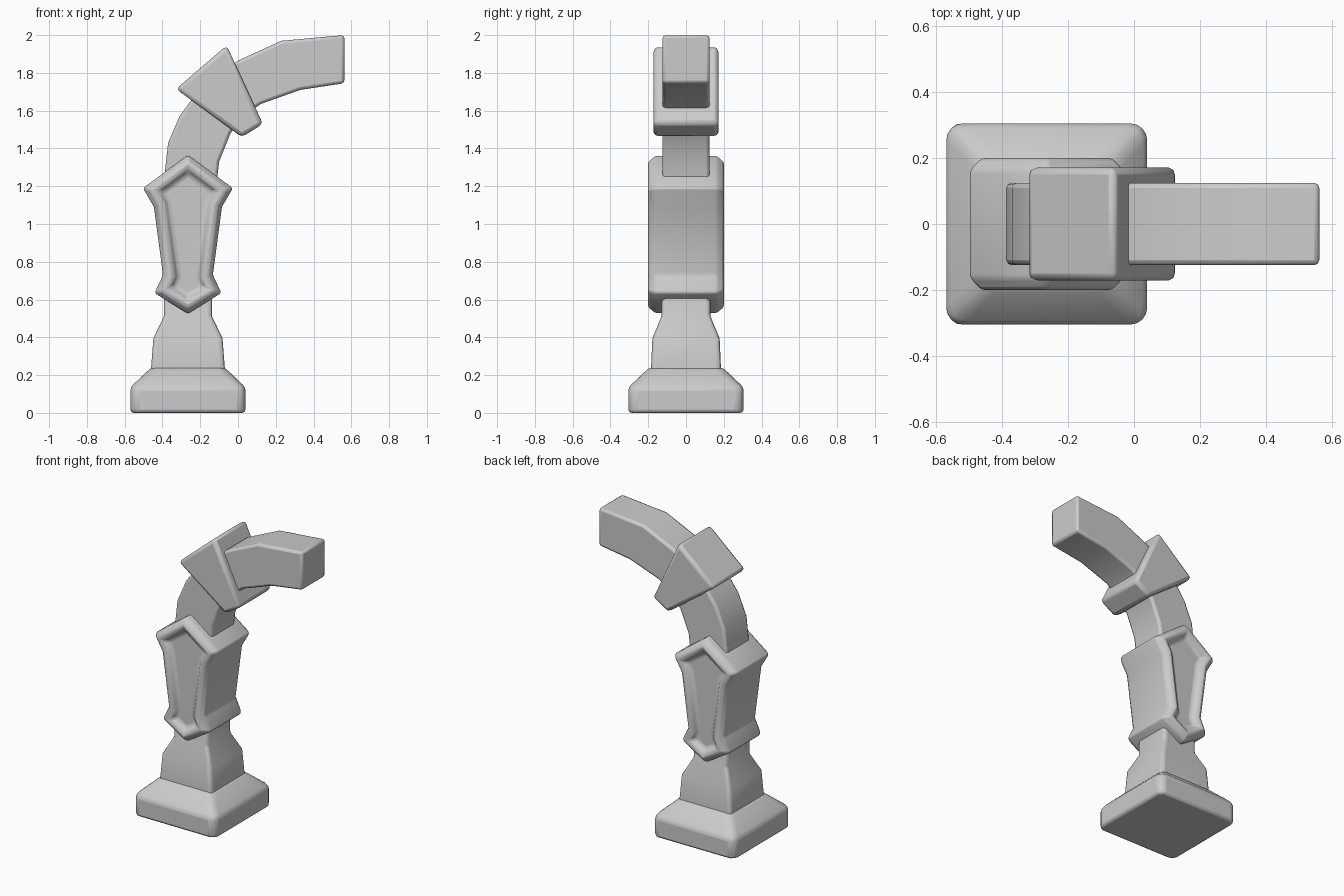
import bpy, bmesh

if "Cube" in bpy.data.objects:
    bpy.data.objects.remove(bpy.data.objects["Cube"])

CX = -0.265  # column axis


def finish(name, bm, bevel, segments=2):
    """Turn a bmesh into a softly bevelled, smooth-shaded object."""
    bmesh.ops.recalc_face_normals(bm, faces=bm.faces)
    mesh = bpy.data.meshes.new(name)
    bm.to_mesh(mesh)
    bm.free()
    ob = bpy.data.objects.new(name, mesh)
    bpy.context.collection.objects.link(ob)
    mod = ob.modifiers.new("soft_edges", 'BEVEL')
    mod.width = bevel
    mod.segments = segments
    mod.limit_method = 'ANGLE'
    mod.angle_limit = 0.5
    bpy.ops.object.select_all(action='DESELECT')
    ob.select_set(True)
    bpy.context.view_layer.objects.active = ob
    bpy.ops.object.shade_smooth_by_angle(angle=0.7)
    return ob


def square_loft(name, levels, chamfer, bevel):
    """Stack chamfered squares given as (half x, half y, z)."""
    bm = bmesh.new()
    rings = []
    for hx, hy, z in levels:
        c = chamfer
        pts = [(hx, hy - c), (hx - c, hy), (c - hx, hy), (-hx, hy - c),
               (-hx, c - hy), (c - hx, -hy), (hx - c, -hy), (hx, c - hy)]
        rings.append([bm.verts.new((CX + x, y, z)) for x, y in pts])
    for a, b in zip(rings, rings[1:]):
        for i in range(8):
            j = (i + 1) % 8
            bm.faces.new((a[i], a[j], b[j], b[i]))
    bm.faces.new(rings[0])
    bm.faces.new(rings[-1])
    return finish(name, bm, bevel)


def side_prism(outline, half):
    """Extrude an x/z outline along y; returns the bmesh and its two caps."""
    bm = bmesh.new()
    front = [bm.verts.new((x, -half, z)) for x, z in outline]
    back = [bm.verts.new((x, half, z)) for x, z in outline]
    caps = [bm.faces.new(front), bm.faces.new(back[::-1])]
    n = len(outline)
    for i in range(n):
        j = (i + 1) % n
        bm.faces.new((front[i], back[i], back[j], front[j]))
    bmesh.ops.recalc_face_normals(bm, faces=bm.faces)
    bm.normal_update()
    return bm, caps


# Foot plinth
square_loft("foot_plinth", [(0.305, 0.305, 0), (0.305, 0.305, 0.135),
                            (0.195, 0.195, 0.24)], 0.03, 0.018)

# Stepped pedestal rising into the sleeve
square_loft("pedestal", [(0.197, 0.187, 0.2), (0.195, 0.185, 0.24),
                         (0.183, 0.178, 0.395), (0.128, 0.13, 0.51),
                         (0.128, 0.125, 0.75)], 0.014, 0.01)

# Shield-shaped sleeve with a raised rim and sunken panel on both sides
half_shield = [(0.238, 1.19), (0.18, 1.09), (0.132, 0.73), (0.177, 0.635)]
shield = ([(CX, 1.365)] + [(CX + x, z) for x, z in half_shield] + [(CX, 0.525)]
          + [(CX - x, z) for x, z in reversed(half_shield)])
bm, caps = side_prism(shield, 0.165)
for thickness, depth in ((0.028, 0.036), (0.025, 0.0), (0.03, -0.035)):
    for cap in caps:
        bmesh.ops.inset_region(bm, faces=[cap], thickness=thickness,
                               depth=depth, use_even_offset=True)
finish("shield_sleeve", bm, 0.012)

# Curved upper arm ending in a square tip
arm = [(-0.39, 1.1), (-0.39, 1.25), (-0.37, 1.43), (-0.31, 1.57),
       (-0.23, 1.68), (-0.12, 1.78), (0.0, 1.865), (0.23, 1.97), (0.563, 2.0),
       (0.563, 1.745), (0.33, 1.71), (0.12, 1.635), (0.03, 1.57),
       (-0.04, 1.48), (-0.10, 1.33), (-0.115, 1.2), (-0.12, 1.1)]
bm, caps = side_prism(arm, 0.125)
finish("curved_arm", bm, 0.016)

# Wedge collar around the bend
collar = [(-0.328, 1.715), (-0.06, 1.945), (0.132, 1.53), (0.02, 1.46)]
bm, caps = side_prism(collar, 0.172)
finish("wedge_collar", bm, 0.022)
